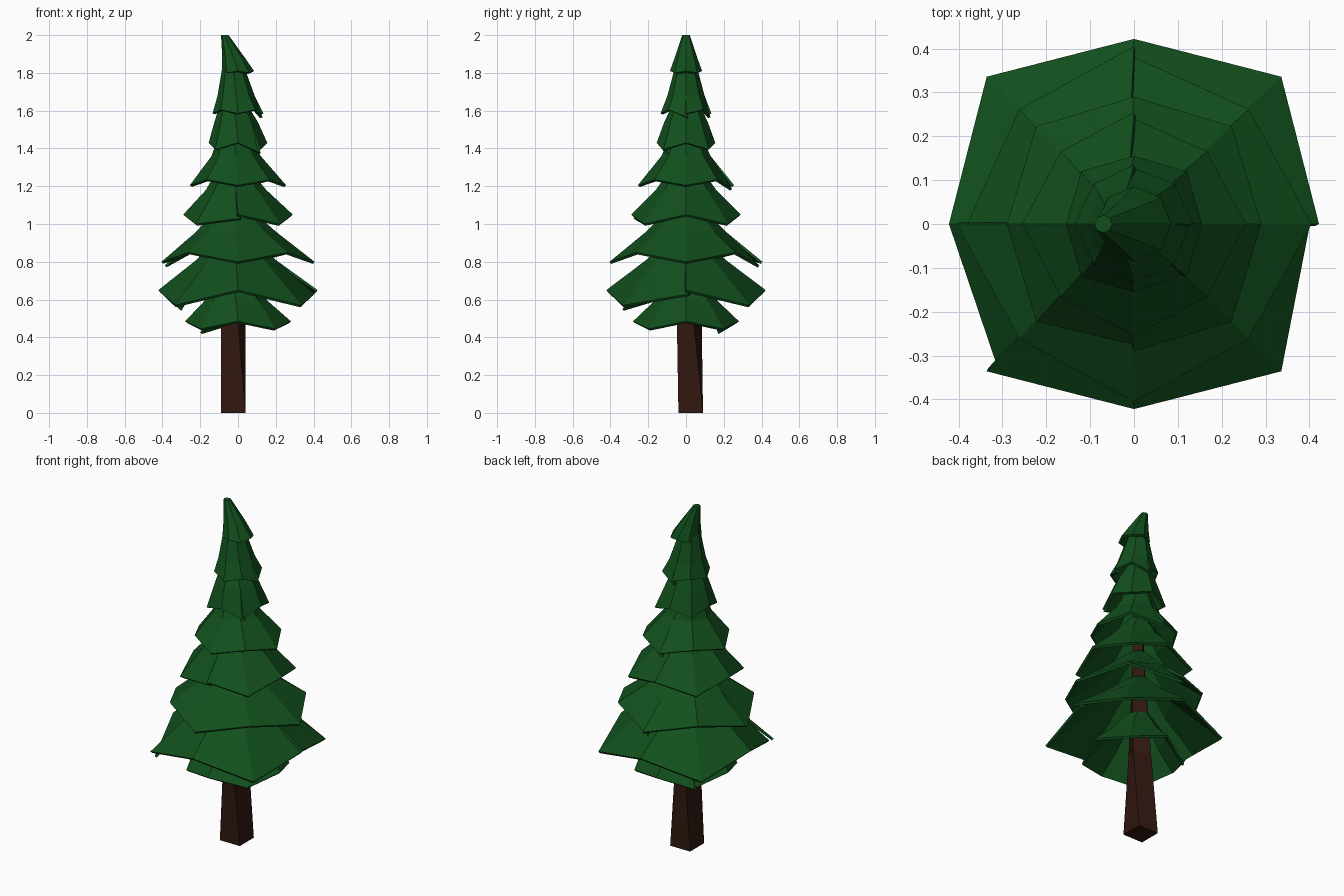
import bpy
from math import sin, cos, radians

if "Cube" in bpy.data.objects:
    bpy.data.objects.remove(bpy.data.objects["Cube"])


def material(name, color):
    m = bpy.data.materials.new(name)
    m.diffuse_color = (*color, 1)
    m.use_nodes = True
    m.node_tree.nodes["Principled BSDF"].inputs["Base Color"].default_value = m.diffuse_color
    return m


def mesh_object(name, verts, faces, mat):
    me = bpy.data.meshes.new(name)
    me.from_pydata(verts, [], faces)
    me.materials.append(mat)
    ob = bpy.data.objects.new(name, me)
    bpy.context.collection.objects.link(ob)
    return ob


green = material("needles", (0.006, 0.08, 0.012))
brown = material("bark", (0.03, 0.009, 0.005))

# Trunk: tapered four-sided post with a slight twist
rings = [(0, 0.092, 0), (0.48, 0.07, -25), (1.0, 0.045, -45), (1.6, 0.02, -60)]
verts = []
for z, r, twist in rings:
    for k in range(4):
        a = radians(45 + 90 * k + twist)
        verts.append((-0.025 + r * cos(a), 0.025 * (1 - z / 1.6) + r * sin(a), z))
faces = [(i * 4 + k, i * 4 + (k + 1) % 4, i * 4 + 4 + (k + 1) % 4, i * 4 + 4 + k)
         for i in range(len(rings) - 1) for k in range(4)]
faces += [(3, 2, 1, 0), (12, 13, 14, 15)]
mesh_object("trunk", verts, faces, brown)


# Branch tier: octagonal flared skirt, slit at the seam corners
def tier(name, rim_axis, rim_diag, mid, top, seams, top_x=-0.03):
    verts, faces = [], []

    def column(k, torn):
        a = radians(45 * k)
        d = radians(2.5) if torn else 0
        r, z = rim_diag if k % 2 else rim_axis
        if torn:
            r, z = r * 0.96, z - 0.02
        profile = [(r, z, 0, a + d), (*mid, top_x / 3, a), (*top, top_x, a)]
        for pr, pz, px, pa in profile:
            verts.append((px + pr * cos(pa), pr * sin(pa), pz))
        return len(verts) - 3

    start = seams[0]
    left = column(start, False)
    for k in range(start + 1, start + 9):
        split = k % 8 in seams
        right = column(k % 8, split)
        for j in range(2):
            faces.append((left + j, right + j, right + j + 1, left + j + 1))
        left = column(k % 8, False) if split else right
    # Closed tip on the crown
    if name == "crown_tier":
        n = len(verts)
        verts.append((top_x, 0, top[1]))
        faces.extend([(f[3], f[2], n) for f in faces[1::2]])
    ob = mesh_object(name, verts, faces, green)
    s = ob.modifiers.new("thickness", "SOLIDIFY")
    s.thickness = 0.014
    s.offset = -1


# name, rim at axis corners, rim at diagonal corners, bend, top, seam corners
tier("branch_tier_1", (0.28, 0.485), (0.28, 0.445), (0.17, 0.59), (0.07, 0.73), [3])
tier("branch_tier_2", (0.422, 0.65), (0.475, 0.57), (0.21, 0.81), (0.065, 0.95), [5, 0])
tier("branch_tier_3", (0.405, 0.80), (0.37, 0.85), (0.21, 0.96), (0.06, 1.11), [4, 2])
tier("branch_tier_4", (0.29, 1.05), (0.315, 1.0), (0.16, 1.18), (0.06, 1.32), [6])
tier("branch_tier_5", (0.255, 1.205), (0.235, 1.235), (0.13, 1.36), (0.055, 1.52), [2])
tier("branch_tier_6", (0.155, 1.43), (0.17, 1.395), (0.115, 1.54), (0.05, 1.68), [7])
tier("branch_tier_7", (0.135, 1.585), (0.13, 1.605), (0.098, 1.68), (0.045, 1.88), [2, 0])
tier("crown_tier", (0.085, 1.81), (0.085, 1.80), (0.06, 1.88), (0.02, 2.0), [4], -0.07)
